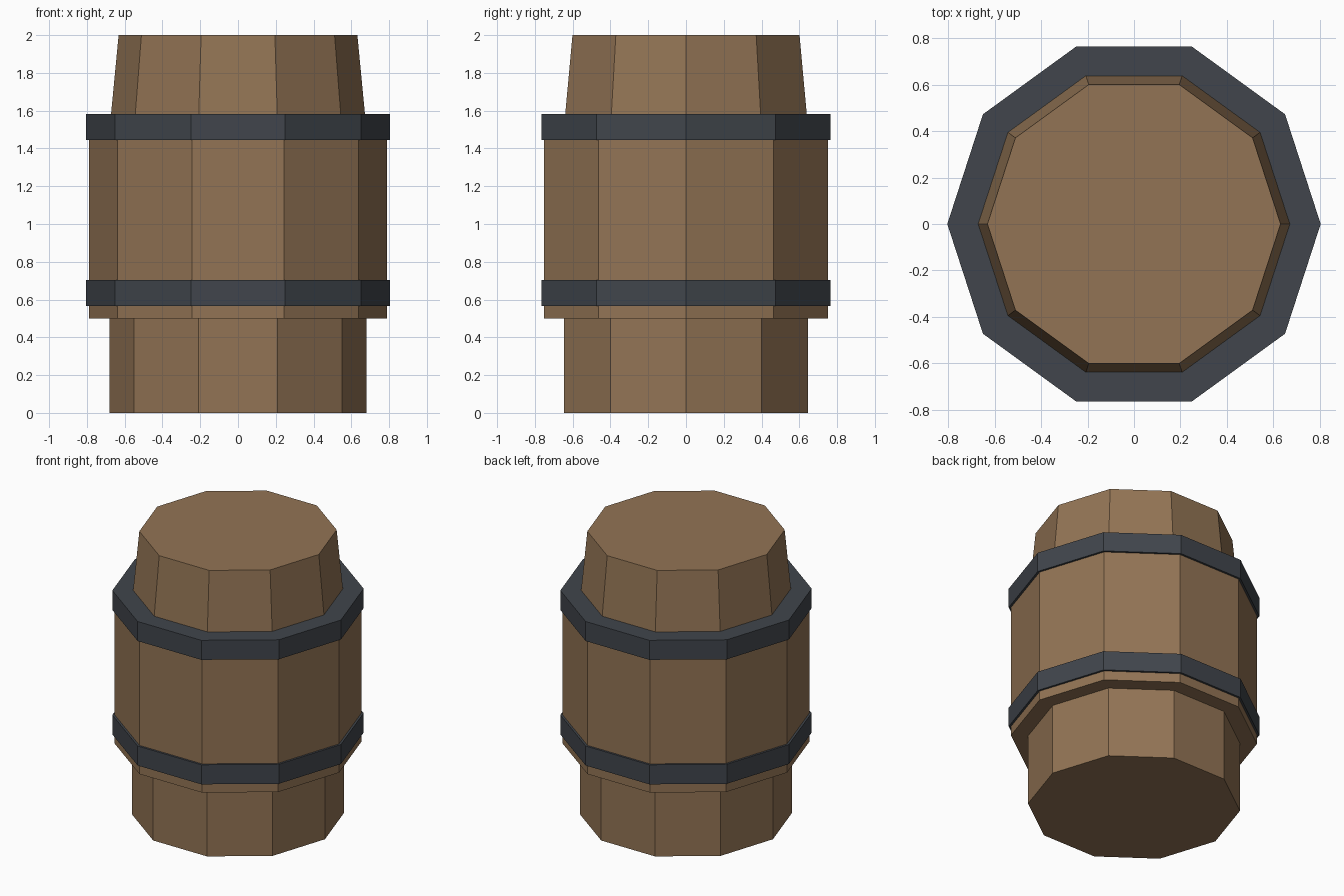
import bpy
import bmesh
from math import cos, sin, tau

SIDES = 10

cube = bpy.data.objects.get("Cube")
if cube:
    bpy.data.objects.remove(cube, do_unlink=True)


def make_material(name, rgb):
    mat = bpy.data.materials.new(name)
    mat.use_nodes = True
    mat.diffuse_color = (*rgb, 1)
    mat.node_tree.nodes["Principled BSDF"].inputs["Base Color"].default_value = (*rgb, 1)
    return mat


wood = make_material("barrel wood", (0.29, 0.175, 0.09))
iron = make_material("dark iron", (0.052, 0.06, 0.072))


def drum(name, z_low, z_high, r_low, r_high, mat):
    """Flat-sided closed drum with a corner on the x axis."""
    bm = bmesh.new()
    rings = []
    for z, r in ((z_low, r_low), (z_high, r_high)):
        rings.append([bm.verts.new((r * cos(tau * i / SIDES), r * sin(tau * i / SIDES), z))
                      for i in range(SIDES)])
    low, high = rings
    bm.faces.new(low[::-1])
    bm.faces.new(high)
    for i in range(SIDES):
        j = (i + 1) % SIDES
        bm.faces.new((low[i], low[j], high[j], high[i]))
    mesh = bpy.data.meshes.new(name)
    bm.to_mesh(mesh)
    bm.free()
    mesh.materials.append(mat)
    obj = bpy.data.objects.new(name, mesh)
    bpy.context.collection.objects.link(obj)
    return obj


# Wooden body: straight foot, wide middle, tapered crown
drum("barrel_foot", 0, 0.5, 0.68, 0.68, wood)
drum("barrel_middle", 0.5, 1.5, 0.79, 0.79, wood)
drum("barrel_crown", 1.5, 2, 0.68, 0.632, wood)

# Iron hoops around the middle
for name, z in (("lower_hoop", 0.565), ("upper_hoop", 1.445)):
    drum(name, z, z + 0.138, 0.805, 0.805, iron)
